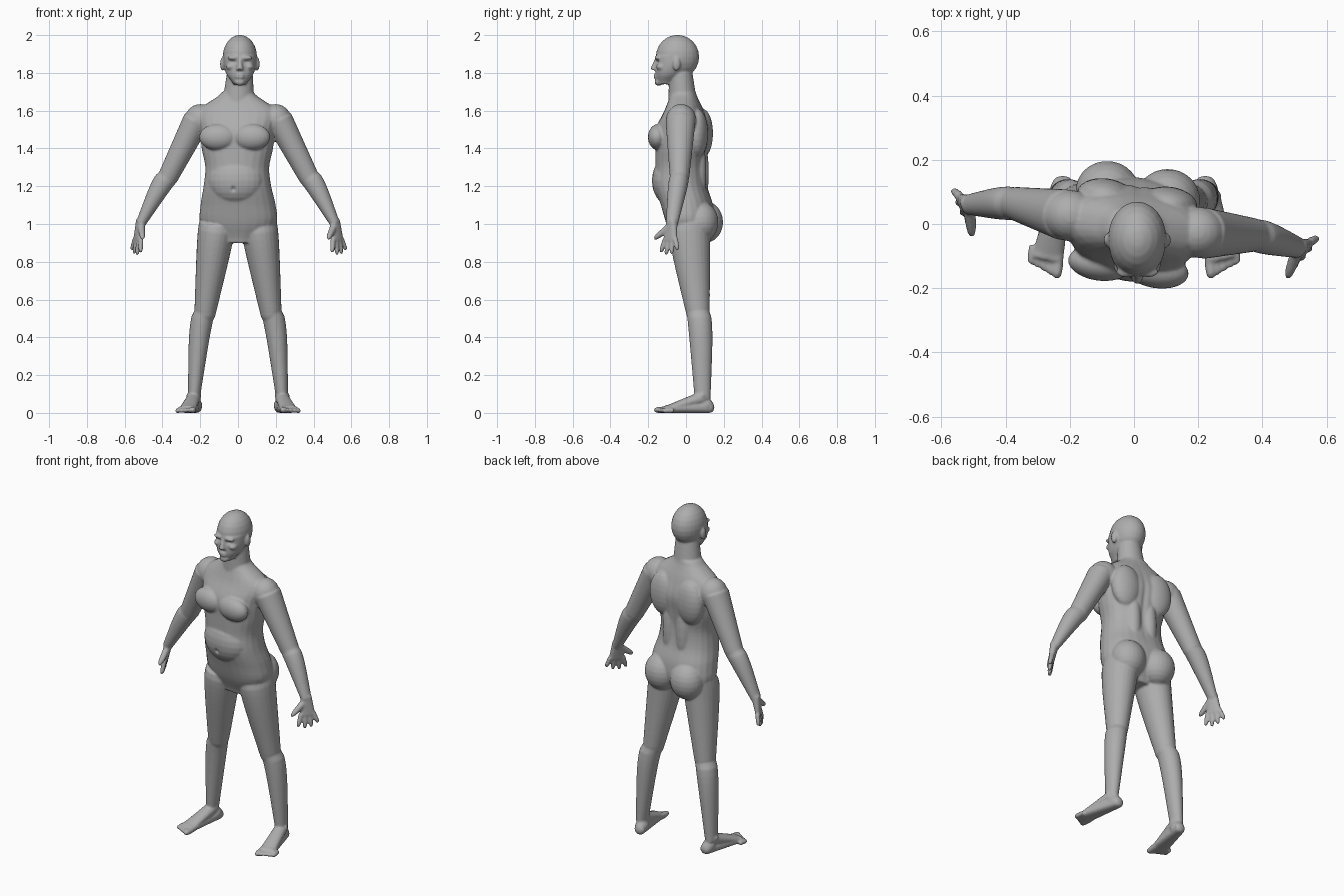
import bpy
import bmesh
import math
from mathutils import Matrix, Vector

if "Cube" in bpy.data.objects:
    bpy.data.objects.remove(bpy.data.objects["Cube"])

SIDES = 24
STEPS = 12
UP = Vector((0, 0, 1))
BACKWARD = Vector((0, 1, 0))
STRAIGHT = Vector((0, 0, 0))
HEAD_X = .01
bm = bmesh.new()


def loft(sections, along, reference, power, mirror):
    """Skin rounded rings, each given as centre, side radius, depth radius."""
    along = along.normalized()
    side = along.cross(reference).normalized()
    depth = side.cross(along)
    for sign in ((1, -1) if mirror else (1,)):
        rings = []
        for centre, wide, deep in sections:
            ring = []
            for k in range(SIDES):
                angle = math.tau * k / SIDES
                c, s = math.cos(angle), math.sin(angle)
                point = (centre
                         + side * wide * math.copysign(abs(c) ** (2 / power), c)
                         + depth * deep * math.copysign(abs(s) ** (2 / power), s))
                ring.append(bm.verts.new((point.x * sign, point.y, point.z)))
            rings.append(ring)
        for low, high in zip(rings, rings[1:]):
            for k in range(SIDES):
                following = (k + 1) % SIDES
                bm.faces.new((low[k], low[following], high[following], high[k]))
        bm.faces.new(rings[0])
        bm.faces.new(rings[-1])


def limb(start, end, wide, deep=None, bulge=0, bow=STRAIGHT,
         reference=BACKWARD, power=2, rounded=False, mirror=True):
    """Tapered tube; the muscle bulge and the bow peak near its start."""
    start, end = Vector(start), Vector(end)
    deep = deep or wide
    sections = []
    for step in range(STEPS + 1):
        t = step / STEPS
        swell = math.sin(math.pi * math.sqrt(t))
        tip = math.sqrt(max(1 - t ** 8, .1)) if rounded else 1
        radii = [(a + (b - a) * t + bulge * swell) * tip for a, b in (wide, deep)]
        sections.append((start.lerp(end, t) + bow * swell, *radii))
    loft(sections, end - start, reference, power, mirror)


def spline(values, position):
    """Smooth curve through evenly spaced values."""
    i = min(int(position), len(values) - 2)
    t = position - i
    before, after = values[max(i - 1, 0)], values[min(i + 2, len(values) - 1)]
    a, b = values[i], values[i + 1]
    return a + t * (b - before + t * (2 * before - 5 * a + 4 * b - after
                    + t * (3 * (a - b) + after - before))) / 2


def trunk(bottom, spacing, x, widths, fronts, backs):
    """Upright body from half widths, front and back profiles."""
    sections = []
    pieces = 4
    for step in range((len(widths) - 1) * pieces + 1):
        position = step / pieces
        front, back = spline(fronts, position), spline(backs, position)
        centre = Vector((x, (front + back) / 2, bottom + spacing * position))
        sections.append((centre, spline(widths, position), (back - front) / 2))
    loft(sections, UP, BACKWARD, 2.3, False)


def ball(centre, radii, mirror=True, middle=0):
    """Muscle or feature; a mirrored pair sits either side of the middle."""
    for sign in ((1, -1) if mirror else (1,)):
        place = Vector((middle + sign * centre[0], centre[1], centre[2]))
        bmesh.ops.create_uvsphere(
            bm, u_segments=SIDES, v_segments=STEPS, radius=1,
            matrix=Matrix.Translation(place) @ Matrix.Diagonal((*radii, 1)))


# Torso with belly, chest, shoulder blades, back muscles and buttocks
trunk(.9, .1, 0,
      widths=(.1, .2, .2, .18, .17, .19, .2, .21, .08),
      fronts=(-.06, -.1, -.13, -.16, -.16, -.16, -.16, -.11, -.08),
      backs=(.08, .14, .14, .11, .1, .11, .12, .09, .05))
ball((0, -.09, 1.23), (.15, .09, .13), mirror=False)
ball((.09, -.135, 1.46), (.1, .055, .07))
ball((.1, .075, 1.48), (.09, .055, .13))
ball((.05, .07, 1.27), (.045, .045, .2))
ball((.095, .09, 1.01), (.1, .095, .11))

# Arms
shoulder, elbow, wrist = (.22, 0, 1.55), (.375, .015, 1.25), (.52, -.007, 1)
ball((.2, 0, 1.55), (.085, .08, .085))
limb(shoulder, elbow, wide=(.073, .054), deep=(.08, .052))
ball(elbow, (.05, .05, .05))
limb(elbow, wrist, wide=(.054, .026), deep=(.05, .032), bulge=.005,
     bow=Vector((.01, 0, 0)))

# Hands, spread from a forward thumb to a rear little finger
across = Vector((.54, .84, 0))
reach = Vector((.15, -.08, -1)).normalized()
wrist = Vector(wrist)
knuckles = wrist + reach * .09
limb(wrist - reach * .02, knuckles, wide=(.028, .045), deep=(.025, .015),
     reference=across.cross(UP), power=2.5)
for finger, length in enumerate((.075, .088, .082, .062)):
    spread = across * (finger - 1.5)
    root = knuckles - reach * .01 + spread * .023
    limb(root, root + reach * length + spread * .016, (.014, .012), rounded=True)
limb(wrist + reach * .015 - across * .015, (.495, -.105, .92), (.02, .014),
     rounded=True)

# The upper body turns slightly at the waist
bmesh.ops.rotate(bm, verts=bm.verts[:], cent=STRAIGHT,
                 matrix=Matrix.Rotation(math.radians(-7.5), 3, "Z"))

# Legs
hip, knee, ankle = (.11, .025, 1), (.173, .062, .54), (.234, .088, .07)
limb(hip, knee, wide=(.096, .058), deep=(.11, .064), bulge=.006,
     bow=Vector((0, -.01, 0)))
ball(knee, (.057, .063, .07))
limb(knee, ankle, wide=(.055, .031), deep=(.06, .042), bulge=.007,
     bow=Vector((.014, .009, 0)))
ball((.234, .085, .09), (.04, .025, .025))

# Feet
heel, forefoot = (.222, .13, .03), (.27, -.11, .02)
ball(heel, (.032, .02, .03))
ball((.226, .1, .04), (.037, .045, .04))
limb(heel, forefoot, wide=(.03, .05), deep=(.03, .02), reference=UP, power=2.5)
limb((.232, .09, .08), forefoot, wide=(.036, .046), deep=(.036, .015),
     reference=UP)
for toe in range(5):
    root = Vector((.235, -.09, .017)) + Vector((.02, .006, -.001)) * toe
    radius = .013 if toe else .017
    limb(root, root + Vector((.006, -.08, -.002)) + BACKWARD * toe * .005,
         (radius, radius), reference=UP, rounded=True)

# Neck
limb((0, -.015, 1.6), (HEAD_X, -.028, 1.8), wide=(.09, .068), deep=(.08, .062),
     mirror=False)

# Head with jaw, chin, lips, brows, cheeks, ears and nose
ball((HEAD_X, -.045, 1.885), (.091, .115, .116), mirror=False)
trunk(1.74, .05, HEAD_X,
      widths=(.035, .07, .086, .088),
      fronts=(-.15, -.16, -.16, -.16),
      backs=(-.07, -.02, .04, .06))
ball((HEAD_X, -.145, 1.752), (.028, .022, .02), mirror=False)
for height in (1.79, 1.777):
    ball((HEAD_X, -.159, height), (.023, .012, .007), mirror=False)
ball((.033, -.149, 1.88), (.034, .018, .012), middle=HEAD_X)
ball((.048, -.13, 1.832), (.026, .028, .018), middle=HEAD_X)
ball((.092, -.05, 1.847), (.013, .021, .036), middle=HEAD_X)
limb((HEAD_X, -.15, 1.88), (HEAD_X, -.172, 1.815), wide=(.009, .018),
     deep=(.012, .018), mirror=False)

# Fuse the parts into one skin
bmesh.ops.recalc_face_normals(bm, faces=bm.faces[:])
mesh = bpy.data.meshes.new("body")
bm.to_mesh(mesh)
bm.free()
body = bpy.data.objects.new("body", mesh)
bpy.context.collection.objects.link(body)
bpy.context.view_layer.objects.active = body
body.select_set(True)
remesh = body.modifiers.new("fuse", "REMESH")
remesh.mode = "VOXEL"
remesh.voxel_size = .006
soften = body.modifiers.new("soften", "SMOOTH")
soften.factor = .5
soften.iterations = 5
for modifier_name in ("fuse", "soften"):
    bpy.ops.object.modifier_apply(modifier=modifier_name)

# Press in the eye sockets, navel and spine: centre, size, push along y
dents = [((HEAD_X + side * .033, -.155, 1.858), (.016, .04, .009), .009)
         for side in (1, -1)]
dents.append(((-.025, -.18, 1.185), (.01, .04, .012), .012))
dents.append(((.015, .12, 1.38), (.016, .06, .2), -.008))
for vertex in body.data.vertices:
    for centre, size, push in dents:
        distance = sum(((here - there) / reach_out) ** 2 for here, there, reach_out
                       in zip(vertex.co, centre, size))
        if distance < 9:
            vertex.co.y += push * math.exp(-distance)
body.data.shade_smooth()

# Skin colour
skin = bpy.data.materials.new("plain_grey")
skin.use_nodes = True
grey = (.42, .42, .42, 1)
skin.diffuse_color = grey
skin.node_tree.nodes["Principled BSDF"].inputs["Base Color"].default_value = grey
body.data.materials.clear()
body.data.materials.append(skin)
